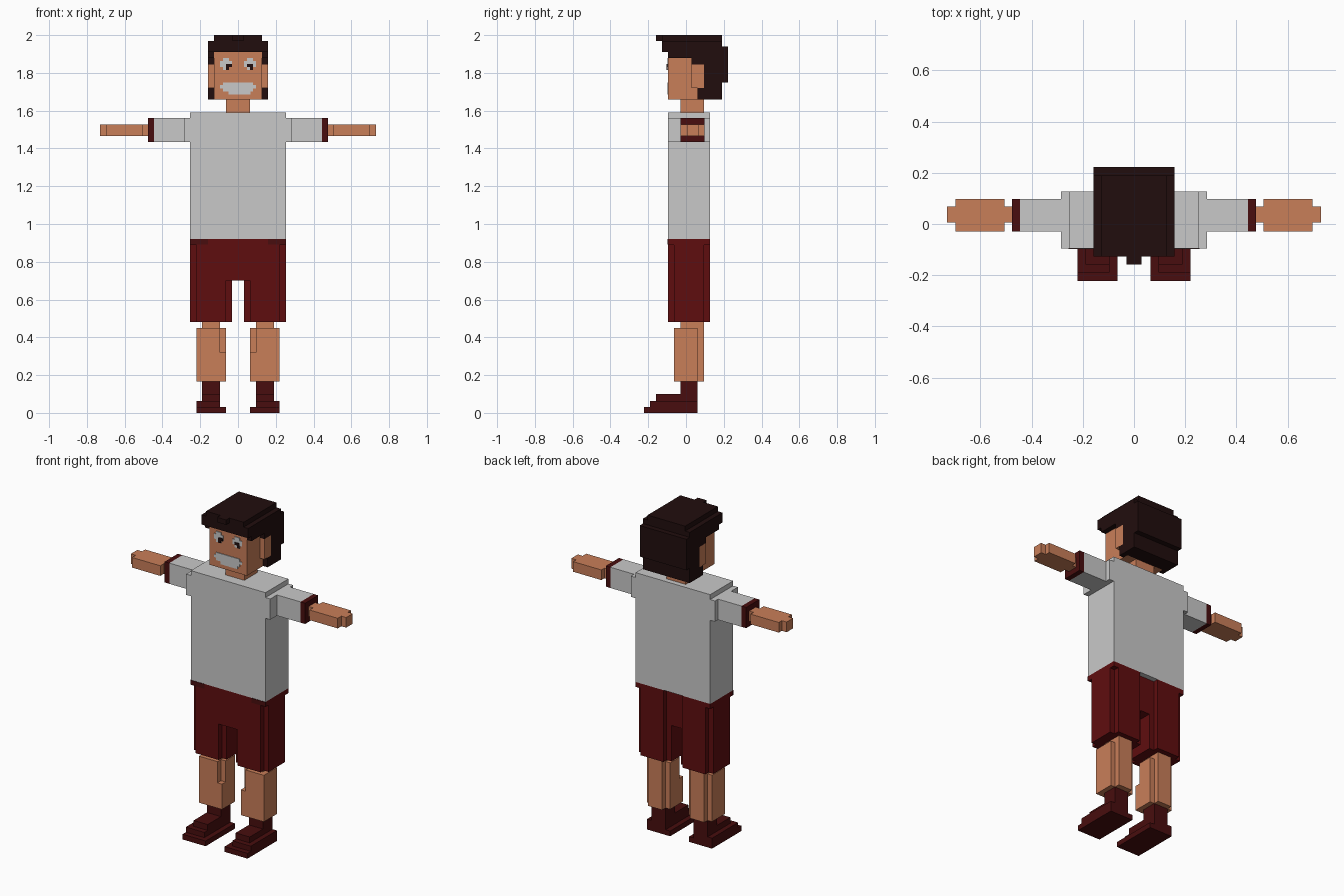
import bpy, bmesh


def material(name, r, g, b):
    lin = lambda c: ((c / 255 + 0.055) / 1.055) ** 2.4 if c > 10 else c / 255 / 12.92
    m = bpy.data.materials.new(name)
    m.diffuse_color = (lin(r), lin(g), lin(b), 1)
    return m


SKIN = material("skin", 201, 126, 89)
WHITE = material("off_white", 201, 201, 201)
RED = material("shorts_red", 95, 13, 15)
MAROON = material("dark_maroon", 72, 13, 14)
HAIR = material("dark_brown", 33, 13, 13)


def part(name, mat, boxes, sides=(1,)):
    """One object from boxes (x0, x1, y0, y1, z0, z1); side -1 mirrors in x."""
    for s in sides:
        bm = bmesh.new()
        for x0, x1, y0, y1, z0, z1 in boxes:
            vs = bmesh.ops.create_cube(bm, size=1)["verts"]
            for v in vs:
                v.co = (s * (x1 if v.co.x > 0 else x0),
                        y1 if v.co.y > 0 else y0,
                        z1 if v.co.z > 0 else z0)
        bmesh.ops.recalc_face_normals(bm, faces=bm.faces)
        label = name if len(sides) == 1 else ("right_" if s < 0 else "left_") + name
        me = bpy.data.meshes.new(label)
        bm.to_mesh(me)
        bm.free()
        me.materials.append(mat)
        bpy.context.collection.objects.link(bpy.data.objects.new(label, me))


BOTH = (-1, 1)

# Shirt with stepped shoulders, sleeves and cuffs
part("shirt_body", WHITE, [(-.253, .253, -.095, .127, .92, 1.59)])
part("sleeve", WHITE, [(.253, .285, -.095, .127, 1.433, 1.56),
                       (.285, .445, -.03, .097, 1.433, 1.56)], BOTH)
part("cuff", MAROON, [(.445, .476, -.03, .097, 1.433, 1.56)], BOTH)

# Arms: wrist, hand and fingertips
part("hand", SKIN, [(.476, .506, .005, .068, 1.465, 1.527),
                    (.506, .697, -.03, .097, 1.465, 1.527),
                    (.697, .73, .005, .068, 1.465, 1.527)], BOTH)

# Head, neck and ears
part("neck", SKIN, [(-.064, .064, -.03, .095, 1.59, 1.66)])
part("head", SKIN, [(-.127, .127, -.095, .095, 1.66, 1.91)])
part("ear", SKIN, [(.127, .158, .03, .095, 1.72, 1.845)], BOTH)

# Hair: crown, fringe tuft, sides and back
part("hair", HAIR, [
    (-.127, .127, -.127, .19, 1.97, 2.0),
    (-.03, .03, -.158, -.127, 1.97, 2.0),
    (-.158, .158, -.127, .19, 1.91, 1.97),
    (-.158, .158, .095, .19, 1.66, 1.91),
    (-.158, .158, .19, .222, 1.75, 1.94)])
part("side_hair", HAIR, [(.127, .158, -.095, .095, 1.88, 1.91),
                         (.127, .158, .03, .095, 1.845, 1.88),
                         (.127, .158, .062, .095, 1.66, 1.72)], BOTH)

# Painted face: stepped eye whites, pupils and smile
F, F2 = -.099, -.102
part("eye", WHITE, [(.032, .095, F, -.09, 1.831, 1.863),
                    (.047, .080, F, -.09, 1.815, 1.879)], BOTH)
part("pupil", HAIR, [(.047, .063, F2, -.09, 1.815, 1.847),
                     (.032, .047, F2, -.09, 1.831, 1.847)], (-1,))
part("other_pupil", HAIR, [(.047, .080, F2, -.09, 1.831, 1.847),
                           (.063, .080, F2, -.09, 1.815, 1.831)])
part("smile", WHITE, [(-.095, .095, F, -.09, 1.718, 1.735),
                      (-.080, .080, F, -.09, 1.702, 1.75),
                      (-.050, .065, F, -.09, 1.685, 1.702)])

# Shorts: hips plus two legs with stepped corners
part("shorts_hips", RED, [(-.22, .22, -.095, .095, .70, .92)])
part("shorts_leg", RED, [(.064, .22, -.095, .127, .48, .92),
                         (.032, .064, -.064, .095, .48, .70),
                         (.22, .253, -.064, .095, .48, .92),
                         (.22, .253, -.095, .127, .89, .92)], BOTH)
part("waist_corner", MAROON, [(.16, .255, -.098, -.09, .892, .92)], BOTH)

# Legs: knee and calf with notched corners
part("leg", SKIN, [(.095, .19, -.03, .095, .45, .48),
                   (.095, .22, -.064, .062, .165, .45),
                   (.064, .095, -.064, .062, .165, .32),
                   (.064, .095, -.03, .062, .32, .45),
                   (.095, .19, .062, .095, .165, .45)], BOTH)

# Shoes: ankle and stepped toe
part("shoe", MAROON, [(.095, .19, -.03, .062, .10, .165),
                      (.095, .19, -.158, .062, .064, .10),
                      (.095, .22, -.19, .062, .032, .064),
                      (.064, .22, -.222, .062, 0, .032)], BOTH)
